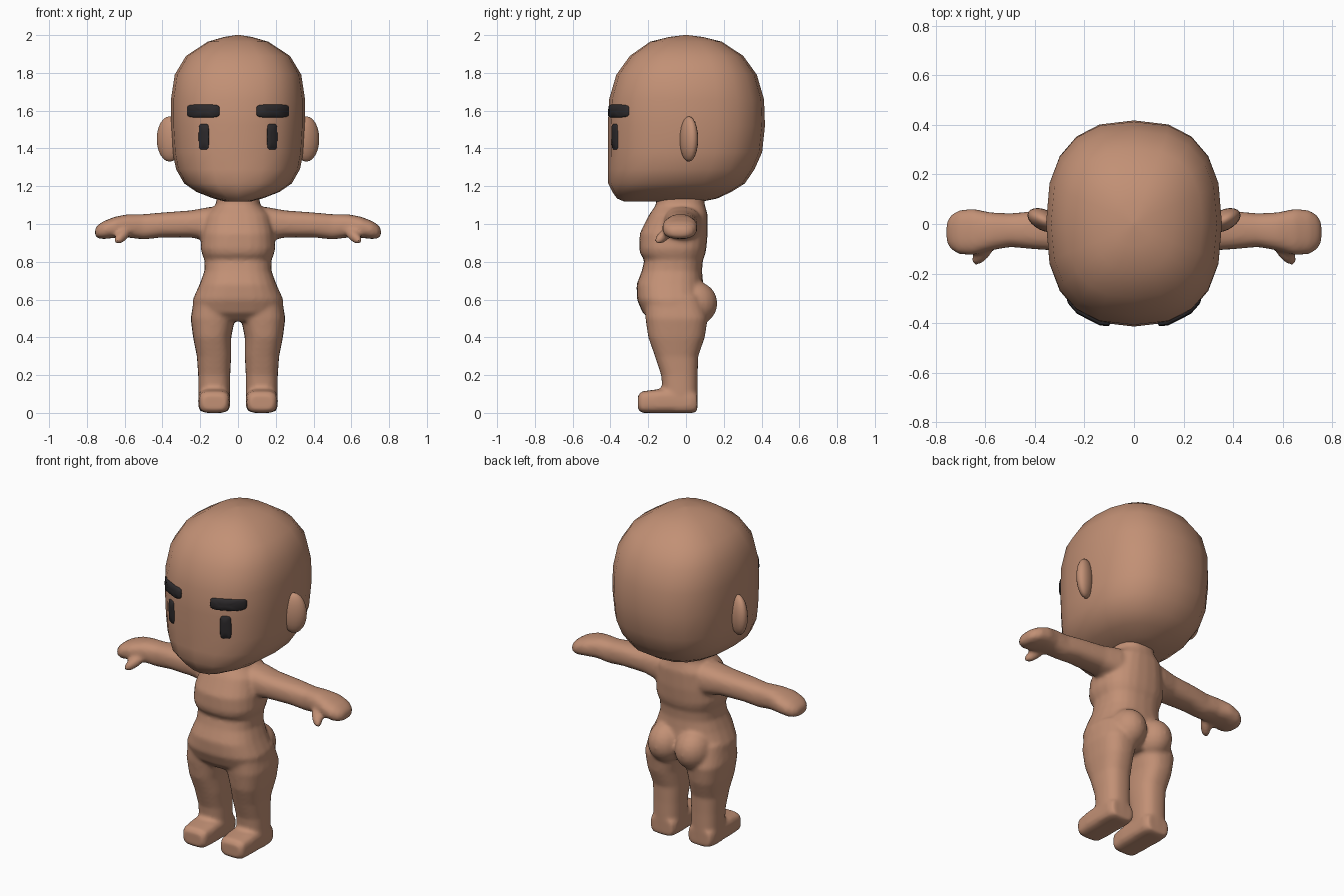
import bpy, bmesh, math
from mathutils import Matrix, Vector
from mathutils.bvhtree import BVHTree

if "Cube" in bpy.data.objects:
    bpy.data.objects.remove(bpy.data.objects["Cube"])


def material(name, rgb):
    m = bpy.data.materials.new(name)
    m.diffuse_color = (*rgb, 1)
    m.use_nodes = True
    m.node_tree.nodes["Principled BSDF"].inputs["Base Color"].default_value = m.diffuse_color
    return m


SKIN = material("warm skin", (0.54, 0.28, 0.178))
DARK = material("dark hair", (0.026, 0.023, 0.025))


def superellipse(ru, rv, n, sides):
    pts = []
    for i in range(sides):
        a = 2 * math.pi * i / sides - math.pi / 2
        c, s = math.cos(a), math.sin(a)
        c = 0 if abs(c) < 1e-6 else c
        s = 0 if abs(s) < 1e-6 else s
        pts.append((ru * math.copysign(abs(c) ** (2 / n), c),
                    rv * math.copysign(abs(s) ** (2 / n), s)))
    return pts


def skin_rings(bm, rings):
    """Join rings of points into a closed tube."""
    rows = [[bm.verts.new(p) for p in r] for r in rings]
    k = len(rows[0])
    for a, b in zip(rows, rows[1:]):
        for i in range(k):
            j = (i + 1) % k
            bm.faces.new((a[i], a[j], b[j], b[i]))
    bm.faces.new(rows[0])
    bm.faces.new(rows[-1])


def loft(bm, axis, rings, n=2.5, sides=24, mirror=1):
    """Each ring: position on axis, two centre coords, two radii."""
    out = []
    for t, cu, cv, ru, rv in rings:
        row = []
        for u, v in superellipse(ru, rv, n, sides):
            u, v = u + cu, v + cv
            p = {'x': (t, u, v), 'y': (u, t, v), 'z': (u, v, t)}[axis]
            row.append((p[0] * mirror, p[1], p[2]))
        out.append(row)
    skin_rings(bm, out)


def ellipsoid(bm, centre, radii, rot=Matrix.Identity(4)):
    m = Matrix.Translation(centre) @ rot @ Matrix.Diagonal((*radii, 1))
    bmesh.ops.create_uvsphere(bm, u_segments=20, v_segments=12, radius=1, matrix=m)


def finish(bm, name, mat):
    bmesh.ops.recalc_face_normals(bm, faces=bm.faces[:])
    me = bpy.data.meshes.new(name)
    bm.to_mesh(me)
    bm.free()
    me.materials.append(mat)
    me.shade_smooth()
    ob = bpy.data.objects.new(name, me)
    bpy.context.collection.objects.link(ob)
    return ob


# Head: boxy rounded low-poly loft
bm = bmesh.new()
loft(bm, 'z', [
    (1.12, 0, -0.12, 0.07, 0.21), (1.135, 0, -0.10, 0.13, 0.265),
    (1.17, 0, -0.075, 0.22, 0.315), (1.215, 0, -0.05, 0.285, 0.362),
    (1.29, 0, -0.025, 0.328, 0.388), (1.38, 0, -0.005, 0.346, 0.408),
    (1.52, 0, 0.002, 0.355, 0.416), (1.66, 0, 0.003, 0.355, 0.41),
    (1.79, 0, 0.003, 0.335, 0.372), (1.89, 0, 0.003, 0.275, 0.30),
    (1.965, 0, 0, 0.16, 0.19), (1.99, 0, 0, 0.075, 0.09),
    (2.0, 0, 0, 0.01, 0.01)], sides=20)
bmesh.ops.recalc_face_normals(bm, faces=bm.faces[:])
face = BVHTree.FromBMesh(bm)
finish(bm, "head", SKIN)


def face_y(x, z):
    return face.ray_cast(Vector((x, -2, z)), Vector((0, 1, 0)))[0].y


# Eyes and eyebrows: rounded plates that follow the face
def face_plate(name, cx, cz, rx, rz, lift):
    bm = bmesh.new()
    rings = []
    for scale, out in ((1, -0.02), (1, lift * 0.4), (0.85, lift), (0.4, lift * 1.1)):
        row = []
        for u, v in superellipse(rx, rz, 5, 24):
            inset = (1 - scale) * min(rx, rz)
            k = 0.5 if scale < 0.5 else 1
            x = cx + k * (u - math.copysign(min(inset, abs(u)), u))
            z = cz + k * (v - math.copysign(min(inset, abs(v)), v))
            row.append((x, face_y(x, z) - out, z))
        rings.append(row)
    skin_rings(bm, rings)
    finish(bm, name, DARK)


for s, side in ((1, "left"), (-1, "right")):
    face_plate(side + "_eye", s * 0.181, 1.462, 0.027, 0.068, 0.008)
    face_plate(side + "_eyebrow", s * 0.184, 1.598, 0.087, 0.034, 0.014)
    # Ears: flattened ovals angled backwards
    bm = bmesh.new()
    ellipsoid(bm, (s * 0.362, 0.015, 1.45), (0.073, 0.042, 0.12),
              Matrix.Rotation(s * 0.45, 4, 'Z'))
    finish(bm, side + "_ear", SKIN)

# Body: neck and torso
bm = bmesh.new()
loft(bm, 'z', [
    (1.20, 0, -0.03, 0.105, 0.12), (1.10, 0, -0.03, 0.118, 0.13),
    (1.05, 0, -0.04, 0.17, 0.155), (0.95, 0, -0.065, 0.192, 0.18),
    (0.87, 0, -0.07, 0.198, 0.178), (0.84, 0, -0.07, 0.19, 0.172),
    (0.81, 0, -0.065, 0.178, 0.155), (0.75, 0, -0.075, 0.178, 0.16),
    (0.68, 0, -0.085, 0.204, 0.177), (0.60, 0, -0.08, 0.24, 0.18),
    (0.53, 0, -0.07, 0.24, 0.16), (0.485, 0, -0.06, 0.15, 0.12)])

for s in (1, -1):
    # Arms and mitten hands
    loft(bm, 'x', [
        (0.0, -0.02, 1.0, 0.10, 0.085), (0.15, -0.02, 1.0, 0.10, 0.09),
        (0.25, -0.025, 1.0, 0.087, 0.072), (0.40, -0.025, 0.995, 0.077, 0.066),
        (0.50, -0.025, 0.985, 0.068, 0.067), (0.58, -0.03, 0.99, 0.077, 0.062),
        (0.65, -0.032, 0.983, 0.094, 0.056), (0.71, -0.033, 0.968, 0.088, 0.048),
        (0.74, -0.033, 0.96, 0.068, 0.036), (0.757, -0.033, 0.956, 0.04, 0.02)],
        mirror=s)
    # Thumbs
    aim = Vector((s * 0.5, -0.6, -0.5)).to_track_quat('Z', 'Y').to_matrix().to_4x4()
    ellipsoid(bm, (s * 0.61, -0.115, 0.94), (0.03, 0.03, 0.07), aim)
    # Buttocks
    ellipsoid(bm, (s * 0.09, 0.045, 0.58), (0.105, 0.122, 0.118))
    # Legs
    loft(bm, 'z', [
        (0.62, 0.12, -0.07, 0.11, 0.15), (0.50, 0.133, -0.05, 0.118, 0.165),
        (0.40, 0.137, -0.05, 0.101, 0.15), (0.30, 0.127, -0.05, 0.091, 0.115),
        (0.20, 0.126, -0.035, 0.085, 0.097), (0.10, 0.126, -0.03, 0.084, 0.092),
        (0.01, 0.126, -0.025, 0.08, 0.085)], mirror=s)
    # Feet
    loft(bm, 'y', [
        (-0.254, 0.126, 0.055, 0.06, 0.038), (-0.235, 0.126, 0.057, 0.079, 0.057),
        (-0.15, 0.126, 0.062, 0.085, 0.063), (-0.08, 0.126, 0.064, 0.085, 0.065),
        (0.03, 0.126, 0.06, 0.084, 0.061), (0.06, 0.126, 0.055, 0.07, 0.05)],
        n=3.5, mirror=s)

# Fuse the body parts into one soft skin
body = finish(bm, "body", SKIN)
fuse = body.modifiers.new("fuse", 'REMESH')
fuse.mode = 'VOXEL'
fuse.voxel_size = 0.011
fuse.use_smooth_shade = True
soften = body.modifiers.new("soften", 'SMOOTH')
soften.factor = 0.5
soften.iterations = 6
